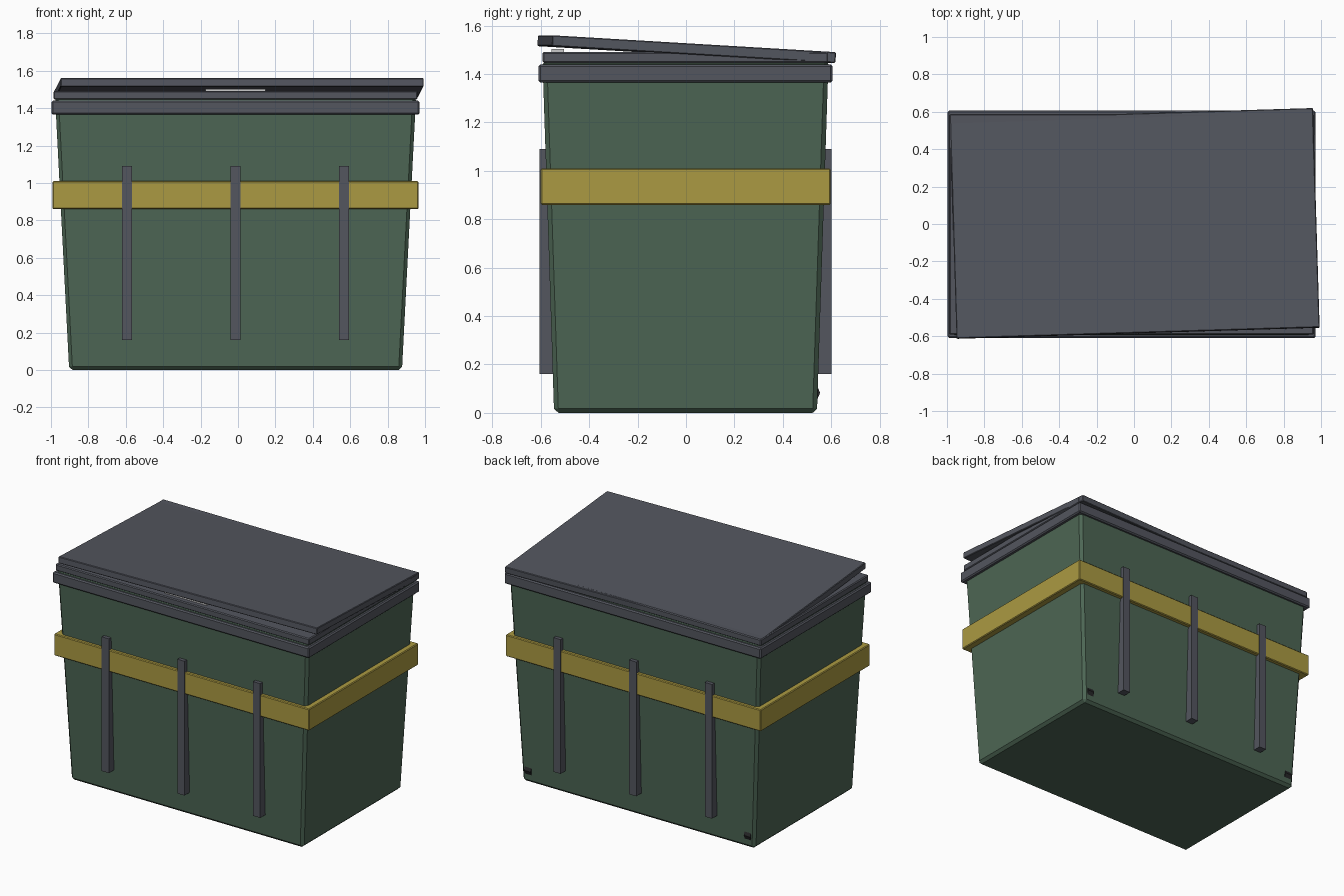
import bpy, bmesh, math
from mathutils import Matrix

if "Cube" in bpy.data.objects:
    bpy.data.objects.remove(bpy.data.objects["Cube"])

CX, CY = -0.013, -0.002   # centre of the bin itself (the skewed lid offsets it)


def material(name, rgb):
    m = bpy.data.materials.new(name)
    m.diffuse_color = (*rgb, 1)
    m.use_nodes = True
    m.node_tree.nodes["Principled BSDF"].inputs["Base Color"].default_value = m.diffuse_color
    return m


GREEN = material("green_plastic", (0.074, 0.133, 0.089))
GREY = material("dark_grey", (0.087, 0.093, 0.114))
YELLOW = material("yellow", (0.407, 0.323, 0.054))
PALE = material("pale_grey", (0.7, 0.7, 0.7))
BLACK = material("black", (0.02, 0.02, 0.022))


def finish(name, bm, mat):
    bmesh.ops.recalc_face_normals(bm, faces=bm.faces)
    me = bpy.data.meshes.new(name)
    bm.to_mesh(me)
    bm.free()
    me.materials.append(mat)
    ob = bpy.data.objects.new(name, me)
    bpy.context.collection.objects.link(ob)
    return ob


def box(name, centre, size, mat, bevel=0.0, taper=(1, 1)):
    """Box whose lower end is scaled by taper, with chamfered edges."""
    bm = bmesh.new()
    bmesh.ops.create_cube(bm, size=1)
    for v in bm.verts:
        tx, ty = taper if v.co.z < 0 else (1, 1)
        v.co.x *= size[0] * tx
        v.co.y *= size[1] * ty
        v.co.z *= size[2]
    if bevel:
        bmesh.ops.bevel(bm, geom=bm.edges[:], offset=bevel, segments=1,
                        affect='EDGES')
    ob = finish(name, bm, mat)
    ob.location = centre
    return ob


# Tapered bin body
box("bin_body", (CX, CY, 0.73), (1.93, 1.182, 1.46), GREEN, 0.018,
    (0.922, 0.919))

# Rim collar and the inner cover above it
box("rim_collar", (CX, CY, 1.4025), (1.968, 1.215, 0.075), GREY, 0.008)
box("inner_cover", (CX, CY, 1.469), (1.946, 1.18, 0.046), GREY, 0.006)
box("front_tab", (CX, -0.53, 1.493), (0.32, 0.05, 0.02), PALE)

# Yellow band
box("band", (CX, CY, 0.935), (1.956, 1.198, 0.15), YELLOW, 0.005)

# Upright ribs on front and back
for side, sy in (("front", -1), ("back", 1)):
    for i in (-1, 0, 1):
        box(f"{side}_rib_{i + 2}", (CX + i * 0.58, CY + sy * 0.574, 0.625),
            (0.055, 0.06, 0.93), GREY)

# Small rollers at the bottom back corners
for i, sx in enumerate((-1, 1)):
    bm = bmesh.new()
    bmesh.ops.create_cone(bm, cap_ends=True, segments=8, radius1=0.042,
                          radius2=0.042, depth=0.05,
                          matrix=Matrix.Rotation(math.pi / 2, 4, 'Y'))
    wheel = finish(f"roller_{i + 1}", bm, BLACK)
    wheel.location = (CX + sx * 0.842, 0.512, 0.083)

# Loose lid, raised at the front and slightly twisted
lid = box("lid", (0.004, 0.003, 1.503), (1.942, 1.175, 0.045), GREY, 0.004)
lid.rotation_euler = (math.radians(-3.4), 0, math.radians(1.75))
